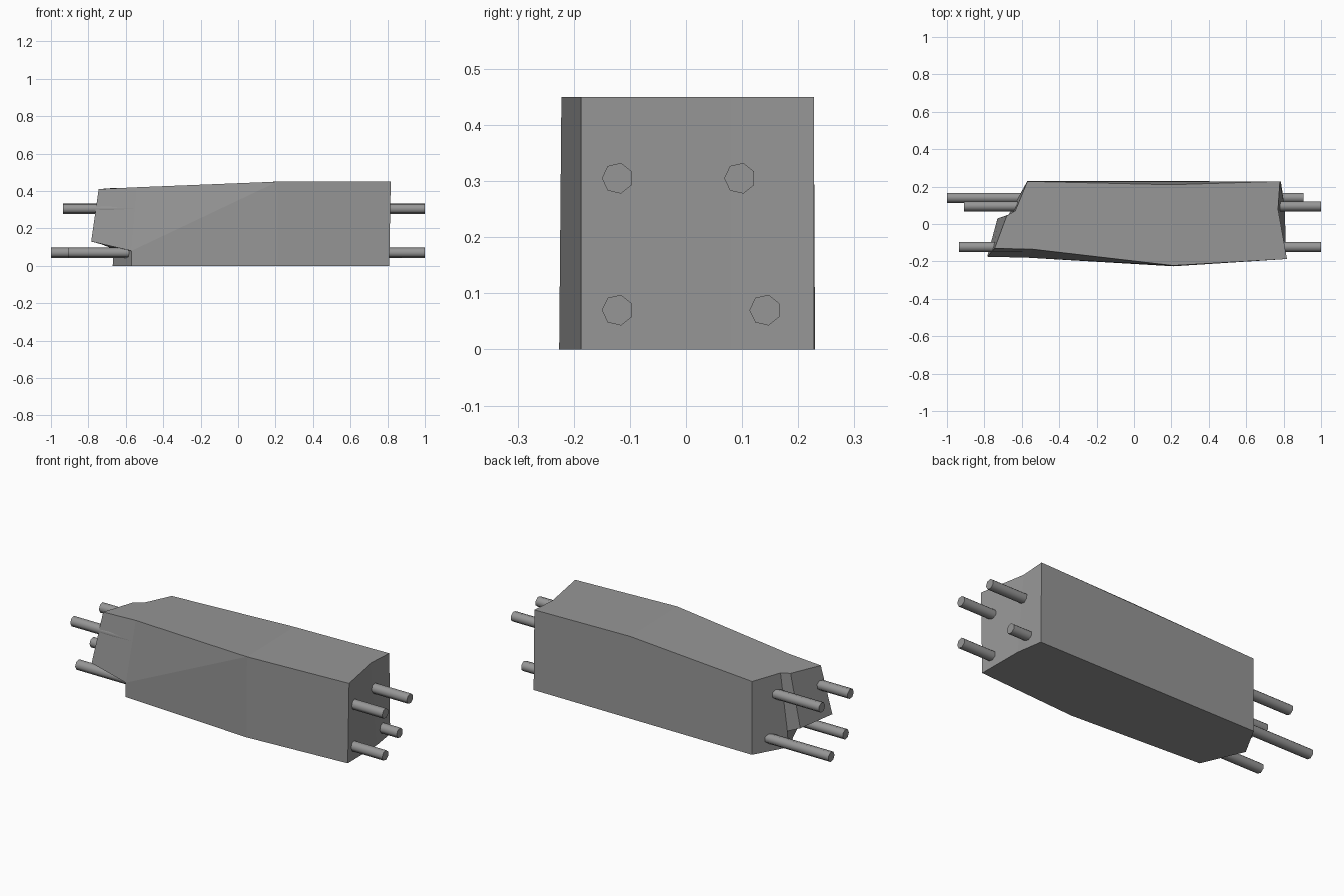
import bpy
import bmesh
import math
from mathutils import Matrix

cube = bpy.data.objects.get("Cube")
if cube:
    bpy.data.objects.remove(cube, do_unlink=True)

grey = bpy.data.materials.new("concrete grey")
grey.use_nodes = True
colour = (0.305, 0.305, 0.305, 1)
grey.diffuse_color = colour
grey.node_tree.nodes["Principled BSDF"].inputs["Base Color"].default_value = colour


def finish(name, bm):
    bmesh.ops.recalc_face_normals(bm, faces=bm.faces[:])
    mesh = bpy.data.meshes.new(name)
    bm.to_mesh(mesh)
    bm.free()
    mesh.materials.append(grey)
    obj = bpy.data.objects.new(name, mesh)
    bpy.context.collection.objects.link(obj)
    return obj


# Broken beam: named corners, then the faces between them
corners = dict(
    # bottom outline
    back_left=(-0.57, 0.23, 0), end_mid=(-0.67, 0.05, 0), front_left=(-0.57, -0.18, 0),
    front_mid=(0.21, -0.226, 0), front_right=(0.81, -0.187, 0),
    right_mid=(0.808, 0.08, 0), back_right=(0.785, 0.228, 0),
    # top outline
    top_back_left=(-0.57, 0.228, 0.41), notch_in=(-0.635, 0.07, 0.415),
    notch_out=(-0.68, 0.045, 0.415), top_end=(-0.745, -0.13, 0.41),
    top_chip=(-0.54, -0.135, 0.42), top_front_mid=(0.21, -0.222, 0.45),
    top_front_right=(0.818, -0.187, 0.45), top_right_mid=(0.77, 0.08, 0.45),
    top_back_right=(0.78, 0.228, 0.45), top_back_mid=(0.2, 0.21, 0.45),
    # overhang underside
    lip_front=(-0.785, -0.175, 0.13), lip_back=(-0.73, 0.03, 0.115),
    under_front=(-0.57, -0.18, 0.08), under_back=(-0.665, 0.052, 0.09),
)
faces = [
    "back_left end_mid front_left front_mid front_right right_mid back_right",
    "top_front_mid top_front_right top_right_mid top_back_right top_back_mid",
    "top_back_mid top_back_left notch_in notch_out top_end top_chip top_front_mid",
    "front_mid front_right top_front_right top_front_mid",
    "front_left front_mid top_front_mid under_front",
    "under_front top_front_mid top_chip",
    "under_front top_chip top_end lip_front",
    "front_right right_mid top_right_mid top_front_right",
    "right_mid back_right top_back_right top_right_mid",
    "back_left back_right top_back_right top_back_mid top_back_left",
    "back_left end_mid under_back notch_in top_back_left",
    "under_back lip_back notch_out notch_in",
    "lip_back lip_front top_end notch_out",
    "lip_back lip_front under_front under_back",
    "under_back under_front front_left end_mid",
]
bm = bmesh.new()
verts = {name: bm.verts.new(co) for name, co in corners.items()}
for face in faces:
    bm.faces.new([verts[name] for name in face.split()])
finish("broken_beam", bm)

# Reinforcing rods running through the beam: start x, end x, y, z
rods = dict(
    upper_front_rod=(-0.935, 1.0, -0.122, 0.305),
    upper_back_rod=(-0.91, 1.0, 0.096, 0.305),
    lower_front_rod=(-0.905, 1.0, -0.122, 0.07),
    lower_back_rod=(-1.0, 0.905, 0.141, 0.07),
)
for name, (start, end, y, z) in rods.items():
    bm = bmesh.new()
    ring = []
    for i in range(7):
        a = math.pi + math.tau * i / 7
        ring.append(bm.verts.new((start, 0.028 * math.cos(a), 0.028 * math.sin(a))))
    cap = bm.faces.new(ring)
    out = bmesh.ops.extrude_face_region(bm, geom=[cap], use_keep_orig=True)
    moved = [g for g in out["geom"] if isinstance(g, bmesh.types.BMVert)]
    bmesh.ops.translate(bm, verts=moved, vec=(end - start, 0, 0))
    bmesh.ops.transform(bm, matrix=Matrix.Translation((0, y, z)), verts=bm.verts[:])
    rod = finish(name, bm)
    bpy.ops.object.select_all(action="DESELECT")
    rod.select_set(True)
    bpy.context.view_layer.objects.active = rod
    bpy.ops.object.shade_smooth_by_angle(angle=math.radians(60))
